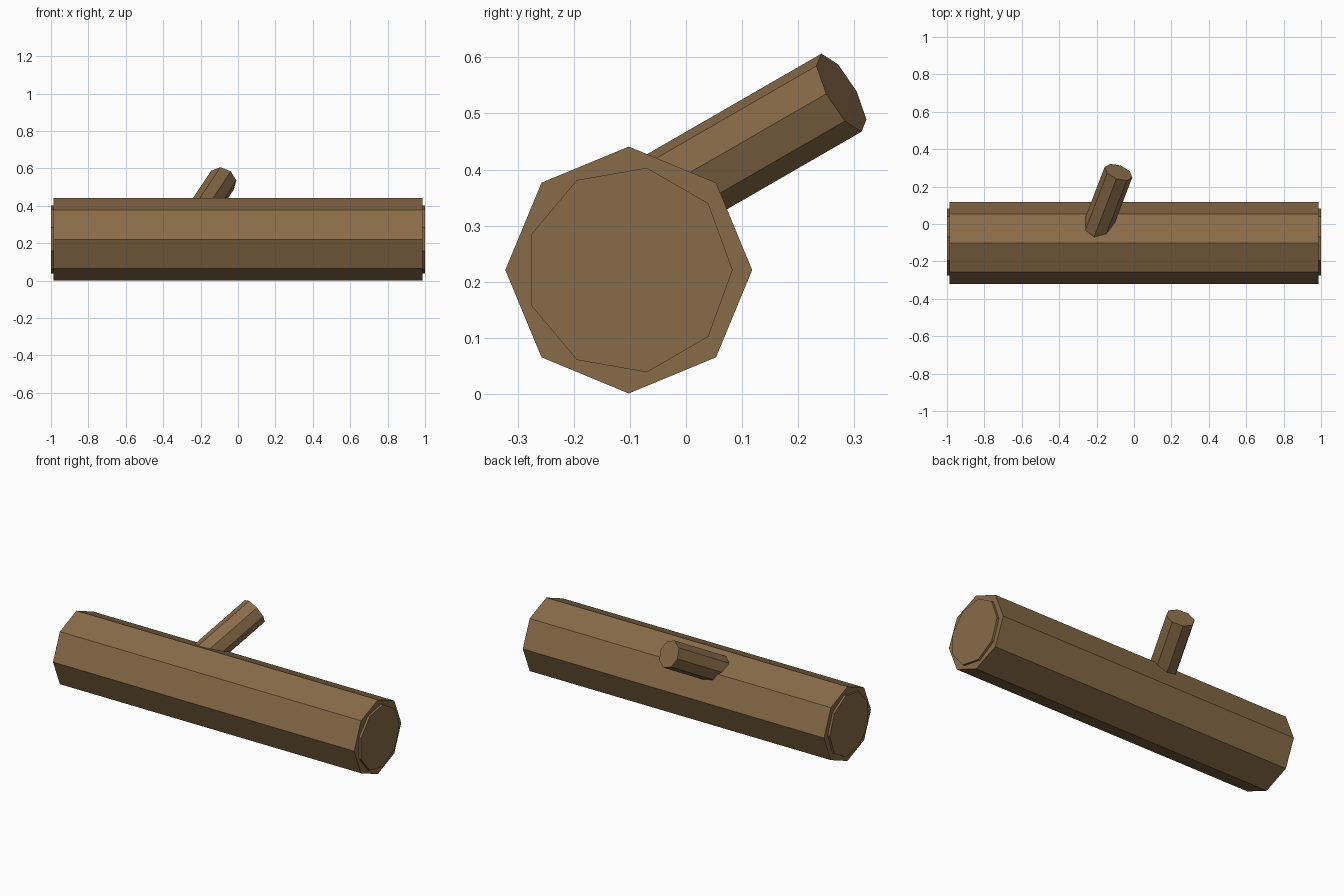
import bpy, bmesh, math
from mathutils import Vector

if "Cube" in bpy.data.objects:
    bpy.data.objects.remove(bpy.data.objects["Cube"])

bark = bpy.data.materials.new("bark_brown")
bark.diffuse_color = (0.25, 0.147, 0.065, 1)
bark.use_nodes = True
bark.node_tree.nodes["Principled BSDF"].inputs["Base Color"].default_value = bark.diffuse_color


def prism(name, start, end, radius, sides, toward):
    """Flat-sided cylinder from start to end, first corner pointing toward a direction."""
    start, end = Vector(start), Vector(end)
    axis = (end - start).normalized()
    u = Vector(toward)
    u = (u - axis * u.dot(axis)).normalized()
    v = axis.cross(u)
    bm = bmesh.new()
    rings = []
    for centre in (start, end):
        ring = []
        for i in range(sides):
            a = 2 * math.pi * i / sides
            ring.append(bm.verts.new(centre + radius * (math.cos(a) * u + math.sin(a) * v)))
        rings.append(ring)
    low, high = rings
    for i in range(sides):
        j = (i + 1) % sides
        bm.faces.new((low[i], low[j], high[j], high[i]))
    bm.faces.new(low[::-1])
    bm.faces.new(high)
    mesh = bpy.data.meshes.new(name)
    bm.to_mesh(mesh)
    bm.free()
    mesh.materials.append(bark)
    obj = bpy.data.objects.new(name, mesh)
    bpy.context.collection.objects.link(obj)
    return obj


# Trunk: eight-sided log lying along x
CY, CZ = -0.102, 0.221
prism("log_trunk", (-0.987, CY, CZ), (0.987, CY, CZ), 0.22, 8, (0, 1, 0))

# Slightly raised nine-sided discs on both cut ends
for side, label in ((-1, "left"), (1, "right")):
    xs = sorted((side * 0.97, side * 1.0))
    prism(f"cut_end_{label}", (xs[0], CY, CZ), (xs[1], CY, CZ), 0.185, 9, (0, 1, 0))

# Branch stub leaning up and back out of the trunk
tip = Vector((-0.083, 0.277, 0.537))
lean = Vector((0.316, 0.822, 0.474)).normalized()
prism("branch_stub", tip - lean * 0.45, tip, 0.079, 8, (-0.011, -0.035, 0.068))
